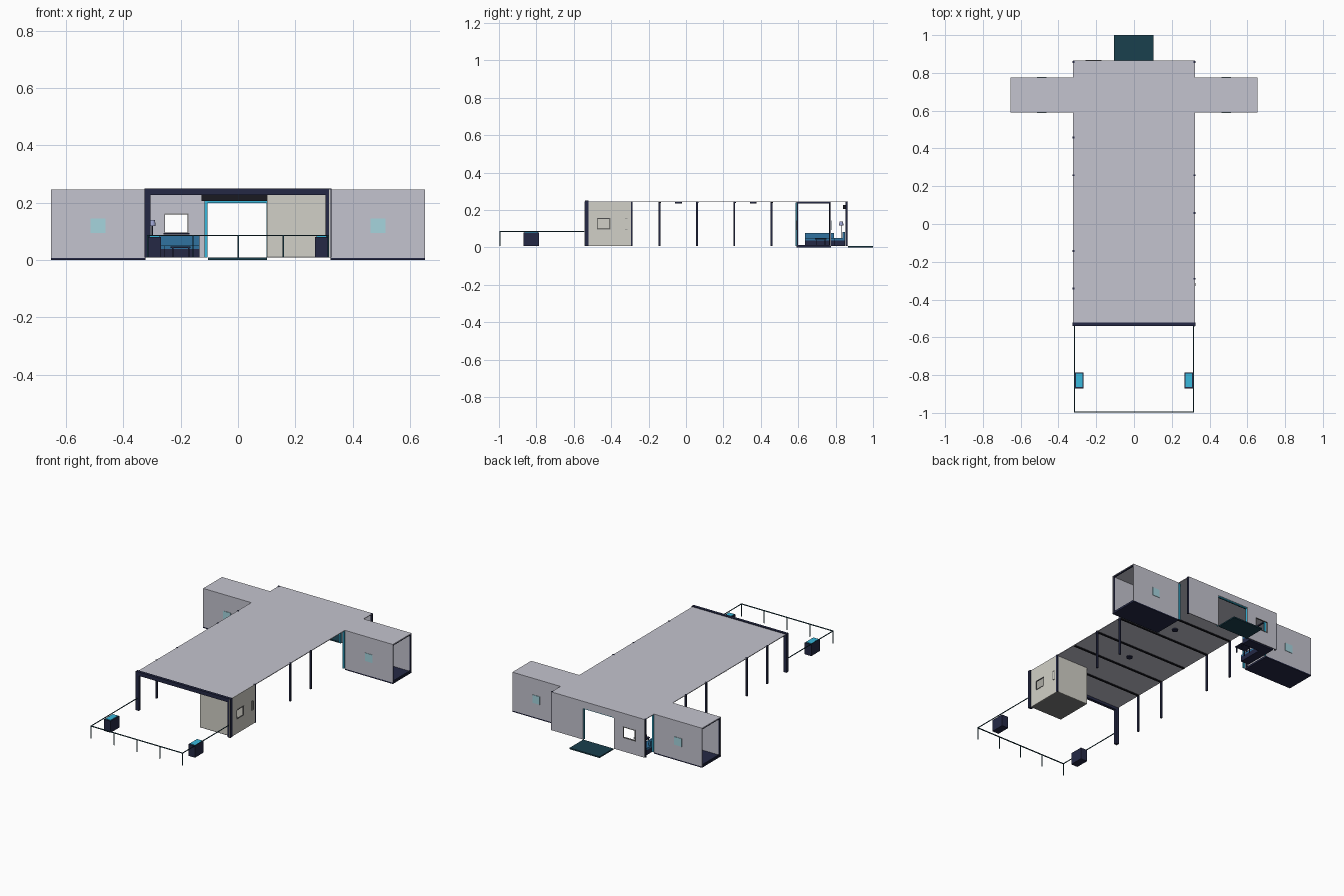
import bpy, bmesh
from mathutils import Matrix, Vector

if "Cube" in bpy.data.objects:
    bpy.data.objects.remove(bpy.data.objects["Cube"])


def mat(name, r, g, b):
    m = bpy.data.materials.new(name)
    m.diffuse_color = (r, g, b, 1)
    m.use_nodes = True
    m.node_tree.nodes["Principled BSDF"].inputs["Base Color"].default_value = m.diffuse_color
    return m


PANEL = mat("panel", 0.55, 0.55, 0.62)
BEIGE = mat("beige", 0.64, 0.63, 0.57)
NAVY = mat("navy", 0.018, 0.022, 0.06)
BLACK = mat("black", 0.01, 0.01, 0.015)
TEAL = mat("teal", 0.01, 0.05, 0.075)
CYAN = mat("cyan", 0.04, 0.48, 0.72)
GLASS = mat("glass", 0.38, 0.66, 0.73)
BLUE = mat("blue", 0.03, 0.17, 0.35)
LILAC = mat("lilac", 0.35, 0.38, 0.65)
GREY = mat("grey", 0.2, 0.2, 0.2)


def finish(name, bm, material):
    me = bpy.data.meshes.new(name)
    bm.to_mesh(me)
    bm.free()
    me.materials.append(material)
    ob = bpy.data.objects.new(name, me)
    bpy.context.collection.objects.link(ob)
    return ob


def boxes(name, material, *items):
    """Boxes given as x0, x1, y0, y1, z0, z1."""
    bm = bmesh.new()
    for x0, x1, y0, y1, z0, z1 in items:
        m = Matrix.Translation(((x0 + x1) / 2, (y0 + y1) / 2, (z0 + z1) / 2))
        m = m @ Matrix.Diagonal((abs(x1 - x0), abs(y1 - y0), abs(z1 - z0), 1))
        bmesh.ops.create_cube(bm, size=1, matrix=m)
    return finish(name, bm, material)


def frame(axis, pos, t, u0, u1, z0, z1, w):
    """Four bars around a rectangle in the plane axis = pos."""
    bars = [(u0, u1, z0, z0 + w), (u0, u1, z1 - w, z1),
            (u0, u0 + w, z0 + w, z1 - w), (u1 - w, u1, z0 + w, z1 - w)]
    if axis == 'x':
        return [(pos, pos + t, *b) for b in bars]
    return [(b[0], b[1], pos, pos + t, b[2], b[3]) for b in bars]


def cylinder(name, material, x, y, z0, z1, r0, r1, n=16):
    bm = bmesh.new()
    bmesh.ops.create_cone(bm, cap_ends=True, segments=n, radius1=r0, radius2=r1,
                          depth=z1 - z0, matrix=Matrix.Translation((x, y, (z0 + z1) / 2)))
    return finish(name, bm, material)


T = 0.004   # wall thickness
B = 0.008   # underside of hall parts
H = 0.246   # roof top

# hall roof, cross beams and ceiling lights
boxes("hall_roof", PANEL, (-0.322, 0.322, -0.525, 0.865, H - T, H))
boxes("roof_beams", BLACK, *[(-0.318, 0.318, y - 0.006, y + 0.006, 0.237, H - T)
                             for y in (-0.34, -0.14, 0.06, 0.26, 0.46)])
for i, y in enumerate((-0.04, 0.36)):
    cylinder(f"ceiling_light_{i}", NAVY, 0, y, 0.236, H - T, 0.018, 0.018)

# front portal
boxes("front_portal", NAVY, (-0.326, 0.326, -0.54, -0.522, 0.226, 0.25),
      *[(s * 0.326, s * 0.305, -0.54, -0.522, B, 0.226) for s in (-1, 1)])

# side posts (the rows are not symmetric)
posts = [(-0.32, y) for y in (0.857, 0.458, 0.258, -0.142, -0.342)]
posts += [(0.32, y) for y in (0.857, 0.258, 0.058, -0.29)]
boxes("side_posts", NAVY, *[(x - 0.005, x + 0.005, y - 0.005, y + 0.005, B, 0.247)
                            for x, y in posts])

# rear wall with doorway and window
y0, y1 = 0.861, 0.865
boxes("rear_wall", PANEL, (-0.32, -0.255, y0, y1, B, H - T), (-0.175, -0.11, y0, y1, B, H - T),
      (-0.255, -0.175, y0, y1, B, 0.095), (-0.255, -0.175, y0, y1, 0.16, H - T),
      (-0.11, 0.102, y0, y1, 0.203, H - T), (0.102, 0.32, y0, y1, B, H - T))
boxes("rear_window_frame", GREY, *frame('y', 0.859, 0.008, -0.257, -0.173, 0.093, 0.162, 0.003))
boxes("window_sill", NAVY, (-0.26, -0.17, 0.853, 0.861, 0.089, 0.094))
boxes("door_frame", CYAN, (-0.117, -0.107, 0.852, 0.862, B, 0.205),
      (0.1, 0.109, 0.852, 0.862, B, 0.205), (-0.107, 0.1, 0.852, 0.862, 0.198, 0.205))
boxes("shutter_housing", BLACK, (-0.127, 0.12, 0.84, 0.861, 0.205, 0.227))
boxes("rear_step", TEAL, (-0.105, 0.102, 0.865, 1.0, 0, 0.008))

# front room with side window
bx0, bx1, by0, by1 = 0.102, 0.318, -0.542, -0.29
boxes("front_room", BEIGE, (bx0, bx1, -0.521, -0.521 + T, B, H - T), (bx0, bx1, by1 - T, by1, B, H - T),
      (bx0, bx0 + T, -0.517, by1 - T, B, H - T),
      (bx1, bx1 + T, by0, -0.475, B, H), (bx1, bx1 + T, -0.405, by1, B, H),
      (bx1, bx1 + T, -0.475, -0.405, B, 0.098), (bx1, bx1 + T, -0.475, -0.405, 0.156, H))
boxes("front_room_floor", GREY, (bx0, bx1, -0.521, by1, B, B + T))
boxes("front_room_window_frame", GREY,
      *frame('x', bx1 - 0.001, 0.007, -0.476, -0.404, 0.097, 0.157, 0.004))
boxes("front_room_side_panel", GREY,
      *frame('x', bx1 + T, 0.003, -0.327, -0.312, 0.097, 0.155, 0.002))

# side wings, open at the outer ends
for side, s in (("left", -1), ("right", 1)):
    a, b = s * 0.322, s * 0.653
    boxes(f"{side}_wing_shell", PANEL, (a, b, 0.59, 0.775, H - T, H),
          (a, b, 0.59, 0.59 + T, 0.007, H - T), (a, b, 0.775 - T, 0.775, 0.007, H - T))
    boxes(f"{side}_wing_floor", NAVY, (a, b, 0.59, 0.775, 0, 0.008))
    boxes(f"{side}_wing_end_frame", NAVY, *frame('x', s * 0.644, s * 0.007, 0.593, 0.772, 0.008, 0.242, 0.006))
    boxes(f"{side}_wing_inner_frame", NAVY, *frame('x', s * 0.325, s * 0.007, 0.594, 0.771, 0.008, 0.242, 0.006))
    boxes(f"{side}_wing_windows", GLASS, *[(s * 0.463, s * 0.514, y, y + T, 0.094, 0.144)
                                           for y in (0.5875, 0.7735)])
    boxes(f"{side}_wing_jamb", CYAN, *[(s * 0.308, s * 0.321, y, y + 0.006, B, 0.24)
                                       for y in (0.586, 0.77)])

# terrace railing
r = 0.002
zt = 0.085
boxes("terrace_railing", TEAL, (-0.317, 0.317, -0.994 - r - r, -0.994 + r, zt - r, zt + r),
      *[(x - r, x + r, -0.994, -0.54, zt - r, zt + r) for x in (-0.315, 0.315)],
      *[(x - r, x + r, -0.994 - r, -0.994 + r, B, zt)
        for x in (-0.315, -0.157, 0.001, 0.158, 0.315)])

# terrace cabinets with cyan tops
for side, s in (("left", -1), ("right", 1)):
    boxes(f"{side}_cabinet", NAVY, (s * 0.268, s * 0.313, -0.87, -0.785, B, 0.08))
    boxes(f"{side}_cabinet_top", CYAN, (s * 0.273, s * 0.308, -0.863, -0.792, 0.08, 0.083))

# corner sofa, table and lamp
boxes("sofa_base", NAVY, (-0.31, -0.255, 0.635, 0.85, B, 0.038), (-0.255, -0.135, 0.79, 0.85, B, 0.038))
boxes("sofa_cushions", BLUE, (-0.31, -0.255, 0.635, 0.79, 0.038, 0.05),
      (-0.31, -0.135, 0.79, 0.85, 0.038, 0.05), (-0.31, -0.296, 0.635, 0.79, 0.05, 0.078),
      (-0.296, -0.135, 0.836, 0.85, 0.05, 0.083))
boxes("coffee_table", NAVY, (-0.235, -0.165, 0.69, 0.75, 0.042, 0.047),
      *[(x, x + 0.005, y, y + 0.005, B, 0.042) for x in (-0.23, -0.175) for y in (0.694, 0.741)])
cylinder("lamp_stand", NAVY, -0.299, 0.83, B, 0.12, 0.002, 0.002, 8)
cylinder("lamp_shade", LILAC, -0.299, 0.83, 0.118, 0.14, 0.012, 0.009)
